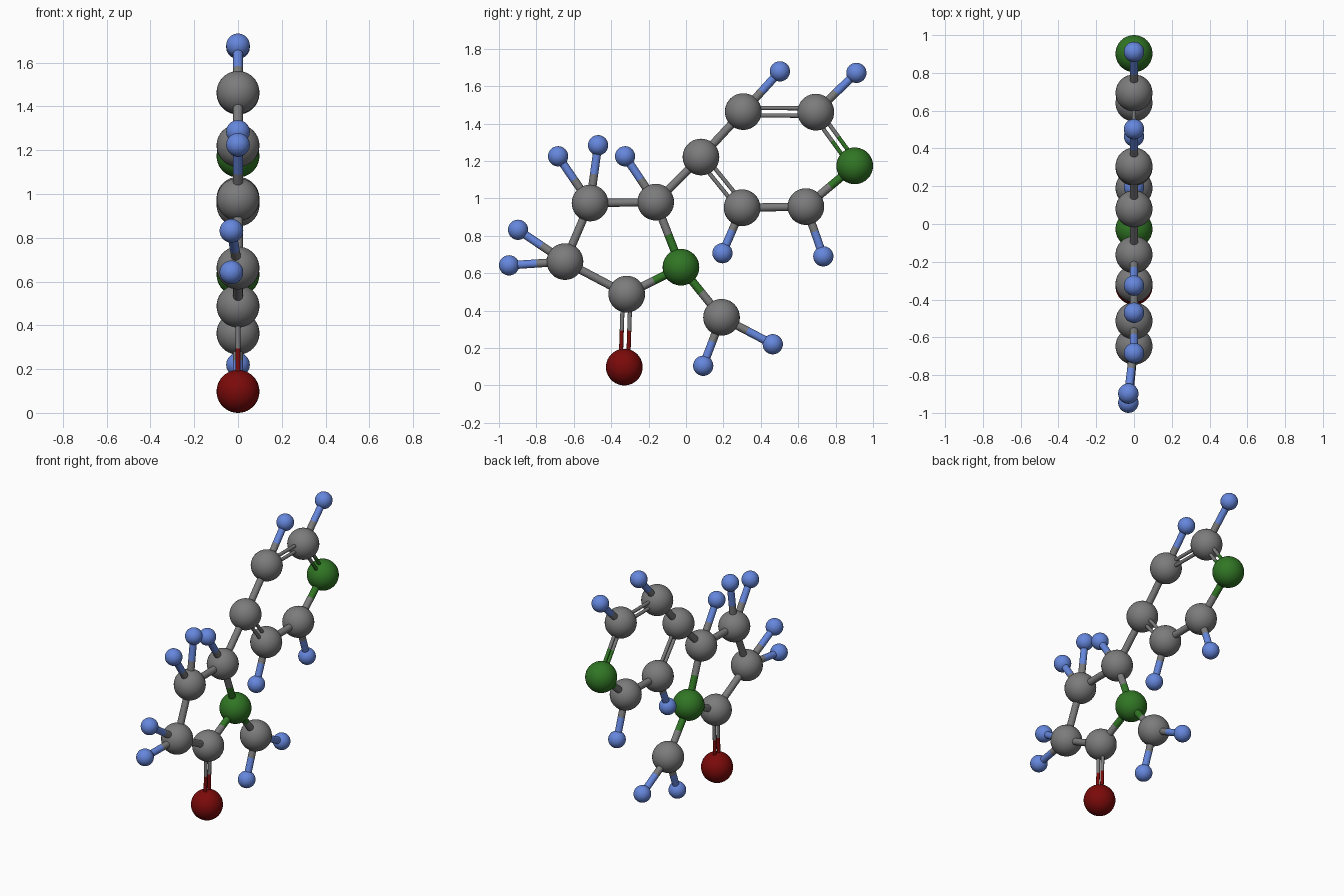
import bpy
from mathutils import Vector

if "Cube" in bpy.data.objects:
    bpy.data.objects.remove(bpy.data.objects["Cube"])


def material(name, rgb):
    m = bpy.data.materials.new(name)
    m.diffuse_color = (*rgb, 1)
    m.use_nodes = True
    m.node_tree.nodes["Principled BSDF"].inputs["Base Color"].default_value = m.diffuse_color
    return m


MATS = {
    "grey": material("grey", (0.2, 0.2, 0.2)),
    "green": material("green", (0.03, 0.18, 0.018)),
    "red": material("dark red", (0.2, 0.003, 0.003)),
    "blue": material("blue", (0.13, 0.24, 0.72)),
}

# Atoms: name -> (colour, x, y, z)
ATOMS = {
    # five-sided ring with oxygen and side carbon
    "ring5_left": ("grey", 0, -0.513, 0.975),
    "ring5_right": ("grey", 0, -0.162, 0.98),
    "ring5_nitrogen": ("green", 0, -0.027, 0.632),
    "ring5_bottom": ("grey", 0, -0.317, 0.488),
    "ring5_far": ("grey", 0, -0.647, 0.662),
    "oxygen": ("red", 0, -0.33, 0.098),
    "side_carbon": ("grey", 0, 0.19, 0.364),
    # six-sided ring
    "ring6_joint": ("grey", 0, 0.08, 1.221),
    "ring6_top_left": ("grey", 0, 0.306, 1.464),
    "ring6_top_right": ("grey", 0, 0.694, 1.461),
    "ring6_nitrogen": ("green", 0, 0.902, 1.174),
    "ring6_low_right": ("grey", 0, 0.641, 0.956),
    "ring6_low_left": ("grey", 0, 0.3, 0.95),
}

# Hydrogens: carbon they hang on, then position
HYDROGENS = [
    ("ring5_left", 0, -0.684, 1.225), ("ring5_left", 0, -0.47, 1.284),
    ("ring5_right", 0, -0.326, 1.225), ("ring5_far", -0.03, -0.898, 0.832),
    ("ring5_far", -0.03, -0.946, 0.642), ("side_carbon", 0, 0.092, 0.105),
    ("side_carbon", 0, 0.464, 0.22), ("ring6_low_left", 0, 0.195, 0.707),
    ("ring6_low_right", 0, 0.734, 0.69), ("ring6_top_left", 0, 0.502, 1.679),
    ("ring6_top_right", 0, 0.911, 1.671),
]

SINGLE = [
    ("ring5_left", "ring5_right"), ("ring5_right", "ring5_nitrogen"),
    ("ring5_nitrogen", "ring5_bottom"), ("ring5_bottom", "ring5_far"),
    ("ring5_far", "ring5_left"), ("ring5_nitrogen", "side_carbon"),
    ("ring5_right", "ring6_joint"), ("ring6_joint", "ring6_top_left"),
    ("ring6_nitrogen", "ring6_low_right"), ("ring6_low_right", "ring6_low_left"),
]
DOUBLE = [
    ("ring5_bottom", "oxygen"), ("ring6_joint", "ring6_low_left"),
    ("ring6_top_left", "ring6_top_right"), ("ring6_top_right", "ring6_nitrogen"),
]


def finish(name, colour):
    ob = bpy.context.object
    ob.name = name
    ob.data.materials.append(MATS[colour])
    bpy.ops.object.shade_smooth_by_angle()


def ball(name, colour, pos, radius):
    bpy.ops.mesh.primitive_uv_sphere_add(segments=32, ring_count=20, radius=radius, location=pos)
    finish(name, colour)


def rod(name, colour, a, b, radius):
    d = b - a
    bpy.ops.mesh.primitive_cylinder_add(
        vertices=20, radius=radius, depth=d.length, location=(a + b) / 2,
        rotation=d.to_track_quat('Z', 'Y').to_euler())
    finish(name, colour)


def bond(a, b, radius, shift=0.0):
    """Rod between two atoms, each half in its own atom's colour."""
    pa, pb = Vector(ATOMS[a][1:]), Vector(ATOMS[b][1:])
    off = (pb - pa).cross(Vector((1, 0, 0))).normalized() * shift
    pa, pb = pa + off, pb + off
    mid = (pa + pb) / 2
    if ATOMS[a][0] == ATOMS[b][0]:
        rod(f"bond_{a}_{b}", ATOMS[a][0], pa, pb, radius)
    else:
        rod(f"bond_{a}_{b}_start", ATOMS[a][0], pa, mid, radius)
        rod(f"bond_{a}_{b}_end", ATOMS[b][0], mid, pb, radius)


# Hydrogens join the atom table with a bond each
for i, (carbon, *pos) in enumerate(HYDROGENS):
    ATOMS[f"hydrogen_{i + 1}"] = ("blue", *pos)
    SINGLE.append((carbon, f"hydrogen_{i + 1}"))

# Balls
for name, (colour, *pos) in ATOMS.items():
    ball(name, colour, pos, 0.054 if colour == "blue" else 0.098)

# Single and double bonds
for a, b in SINGLE:
    bond(a, b, 0.022)
for a, b in DOUBLE:
    for s in (-0.02, 0.02):
        bond(a, b, 0.011, s)
